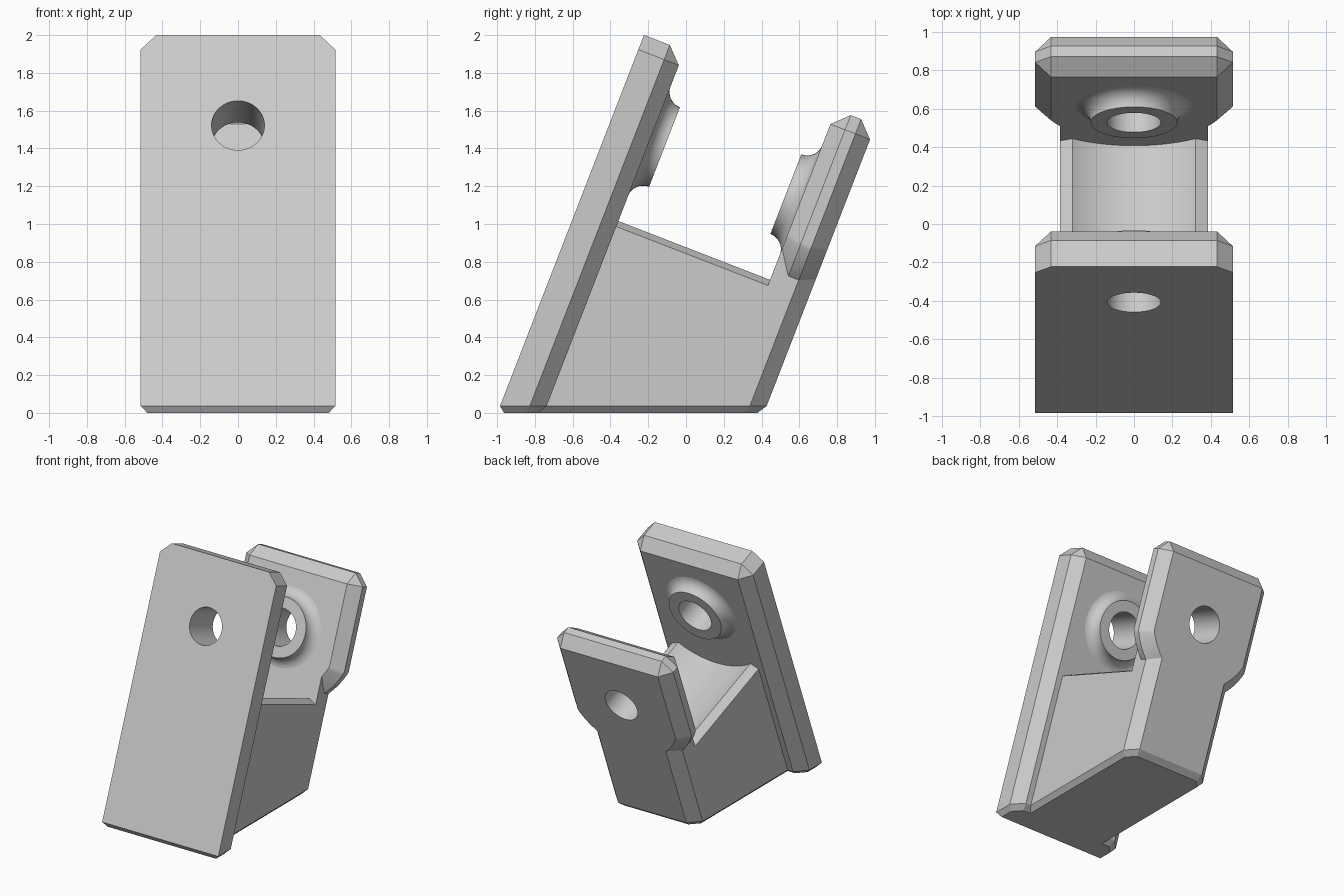
import bpy, bmesh, math
from mathutils import Matrix, Vector

cube = bpy.data.objects.get("Cube")
if cube:
    bpy.data.objects.remove(cube)

# Built upright as (x, depth, height), then leaned back by TILT
TILT = math.radians(21.2)
BEVEL = 0.083
HALF = 0.515            # half width of the plates
NECK = 0.385            # half width of the body
TOP = 1.785
PIN = 1.271             # height of the pin hole
ROUND = 0.555           # radius swept around the pin
FRONT, FRONT_IN = -0.931, -0.701
BACK_IN, BACK = 0.16, 0.385

steel = bpy.data.materials.new("light grey")
steel.use_nodes = True
grey = (0.6, 0.6, 0.6, 1)
steel.diffuse_color = grey
steel.node_tree.nodes["Principled BSDF"].inputs["Base Color"].default_value = grey


def finish(bm, name):
    bmesh.ops.recalc_face_normals(bm, faces=bm.faces)
    mesh = bpy.data.meshes.new(name)
    bm.to_mesh(mesh)
    bm.free()
    mesh.materials.append(steel)
    obj = bpy.data.objects.new(name, mesh)
    bpy.context.collection.objects.link(obj)
    return obj


def hull(name, points):
    bm = bmesh.new()
    verts = [bm.verts.new(p) for p in points]
    bmesh.ops.convex_hull(bm, input=verts)
    bmesh.ops.delete(bm, geom=[v for v in bm.verts if not v.link_faces], context='VERTS')
    bmesh.ops.dissolve_limit(bm, angle_limit=0.005, verts=bm.verts, edges=bm.edges)
    return finish(bm, name)


def lathe(name, profile, segments=64):
    """Solid of revolution about the pin axis from (radius, depth) points."""
    bm = bmesh.new()
    verts = [bm.verts.new((r, d, PIN)) for r, d in profile]
    edges = [bm.edges.new(pair) for pair in zip(verts, verts[1:])]
    bmesh.ops.spin(bm, geom=verts + edges, cent=(0, 0, PIN), axis=(0, 1, 0),
                   angle=math.tau, steps=segments)
    bmesh.ops.remove_doubles(bm, verts=bm.verts, dist=1e-5)
    return finish(bm, name)


def arc(radius, half_width, steps=48):
    """Lower arc around the pin, from -half_width to +half_width."""
    end = math.asin(half_width / radius)
    angles = [end * (2 * i / steps - 1) for i in range(steps + 1)]
    return [(radius * math.sin(a), PIN - radius * math.cos(a)) for a in angles]


def at_depth(outline, depth):
    return [(x, depth, h) for x, h in outline]


# Front plate: clipped top corners, bevelled rear edges
def shoulders(low):
    return [(s * x, h) for s in (-1, 1)
            for x, h in ((HALF, low), (HALF, TOP - BEVEL), (HALF - BEVEL, TOP))]


def inner_corners(low):
    return [(s * (HALF - BEVEL), h) for s in (-1, 1) for h in (low, TOP - BEVEL)]


LOW = -0.7
front_plate = hull("front_plate",
                   at_depth(shoulders(LOW), FRONT)
                   + at_depth(shoulders(LOW), FRONT_IN - BEVEL)
                   + at_depth(inner_corners(LOW), FRONT_IN))

# Back plate: bevelled both sides, rounded underneath
outer = arc(ROUND, HALF)
inner = arc(ROUND - BEVEL, HALF - BEVEL)
full = outer + shoulders(outer[0][1])[1:3] + shoulders(outer[0][1])[4:]
small = inner + [(s * (HALF - BEVEL), TOP - BEVEL) for s in (-1, 1)]
back_plate = hull("back_plate",
                  at_depth(small, BACK_IN) + at_depth(full, BACK_IN + BEVEL)
                  + at_depth(full, BACK - BEVEL) + at_depth(small, BACK))

# Body joining the plates
section = [(s * x, d) for s in (-1, 1)
           for x, d in ((NECK, -0.85), (NECK, BACK - BEVEL), (NECK - BEVEL, BACK))]
body = hull("bracket", [(x, d, h) for x, d in section for h in (LOW, 1.1)])

# Channel cutter: hollow floor with sloping lips
bm = bmesh.new()
profile = arc(ROUND, 0.32) + [(0.5, 0.73), (0.5, 1.3), (-0.5, 1.3), (-0.5, 0.73)]
face = bm.faces.new([bm.verts.new(p) for p in at_depth(profile, FRONT_IN - 0.02)])
grown = bmesh.ops.extrude_face_region(bm, geom=[face])["geom"]
bmesh.ops.translate(bm, verts=[g for g in grown if isinstance(g, bmesh.types.BMVert)],
                    vec=(0, BACK_IN - FRONT_IN + 0.02, 0))
bmesh.ops.recalc_face_normals(bm, faces=bm.faces)
if bm.calc_volume() < 0:
    bmesh.ops.reverse_faces(bm, faces=bm.faces)
channel = finish(bm, "channel_cutter")


# Bosses with concave fillets
def boss(name, surface, side):
    fillet, rim = 0.087, 0.226
    curve = []
    for i in range(11):
        a = math.pi / 2 * i / 10
        curve.append((rim + fillet * (1 - math.sin(a)),
                      surface + side * (fillet * (1 - math.cos(a)) - 0.001)))
    root = surface - side * 0.06
    return lathe(name, [(0, root), (rim + fillet, root)] + curve + [(0, curve[-1][1])])


front_boss = boss("front_boss", FRONT_IN, 1)
back_boss = boss("back_boss", BACK_IN, -1)
pin_hole = lathe("pin_hole_cutter", [(0, -1.3), (0.14, -1.3), (0.14, 0.8), (0, 0.8)])

# Combine the solids
steps = [(channel, 'DIFFERENCE'), (front_plate, 'UNION'), (back_plate, 'UNION'),
         (front_boss, 'UNION'), (back_boss, 'UNION'), (pin_hole, 'DIFFERENCE')]
for part, operation in steps:
    mod = body.modifiers.new(part.name, 'BOOLEAN')
    mod.operation, mod.object, mod.solver = operation, part, 'EXACT'
    part.hide_render = True
graph = bpy.context.evaluated_depsgraph_get()
solid = bpy.data.meshes.new_from_object(body.evaluated_get(graph))
body.modifiers.clear()
body.data = solid
for part, _ in steps:
    bpy.data.objects.remove(part)

# Lean back, slice level with the ground and chamfer the foot
FOOT = 0.036
bm = bmesh.new()
bm.from_mesh(solid)
bmesh.ops.transform(bm, matrix=Matrix.Rotation(-TILT, 4, 'X'), verts=bm.verts)
bmesh.ops.remove_doubles(bm, verts=bm.verts, dist=1e-5)
cut = bmesh.ops.bisect_plane(bm, geom=bm.verts[:] + bm.edges[:] + bm.faces[:],
                             plane_co=(0, 0, FOOT), plane_no=(0, 0, 1), clear_inner=True)
rim = [g for g in cut["geom_cut"] if isinstance(g, bmesh.types.BMEdge)]
sole = bmesh.ops.edgeloop_fill(bm, edges=rim)["faces"]
bmesh.ops.recalc_face_normals(bm, faces=bm.faces)
bmesh.ops.inset_region(bm, faces=sole, thickness=0.035, use_even_offset=True)
for v in {v for f in sole for v in f.verts}:
    v.co += Vector((0, -FOOT * math.tan(TILT), -FOOT))
for f in bm.faces:
    f.material_index = 0
bm.to_mesh(solid)
bm.free()
if not solid.materials:
    solid.materials.append(steel)

# Smooth the round surfaces, keep the flats flat
bpy.ops.object.select_all(action='DESELECT')
body.select_set(True)
bpy.context.view_layer.objects.active = body
bpy.ops.object.shade_smooth_by_angle(angle=math.radians(25))
weighted = body.modifiers.new("weighted_normals", 'WEIGHTED_NORMAL')
weighted.keep_sharp = True
